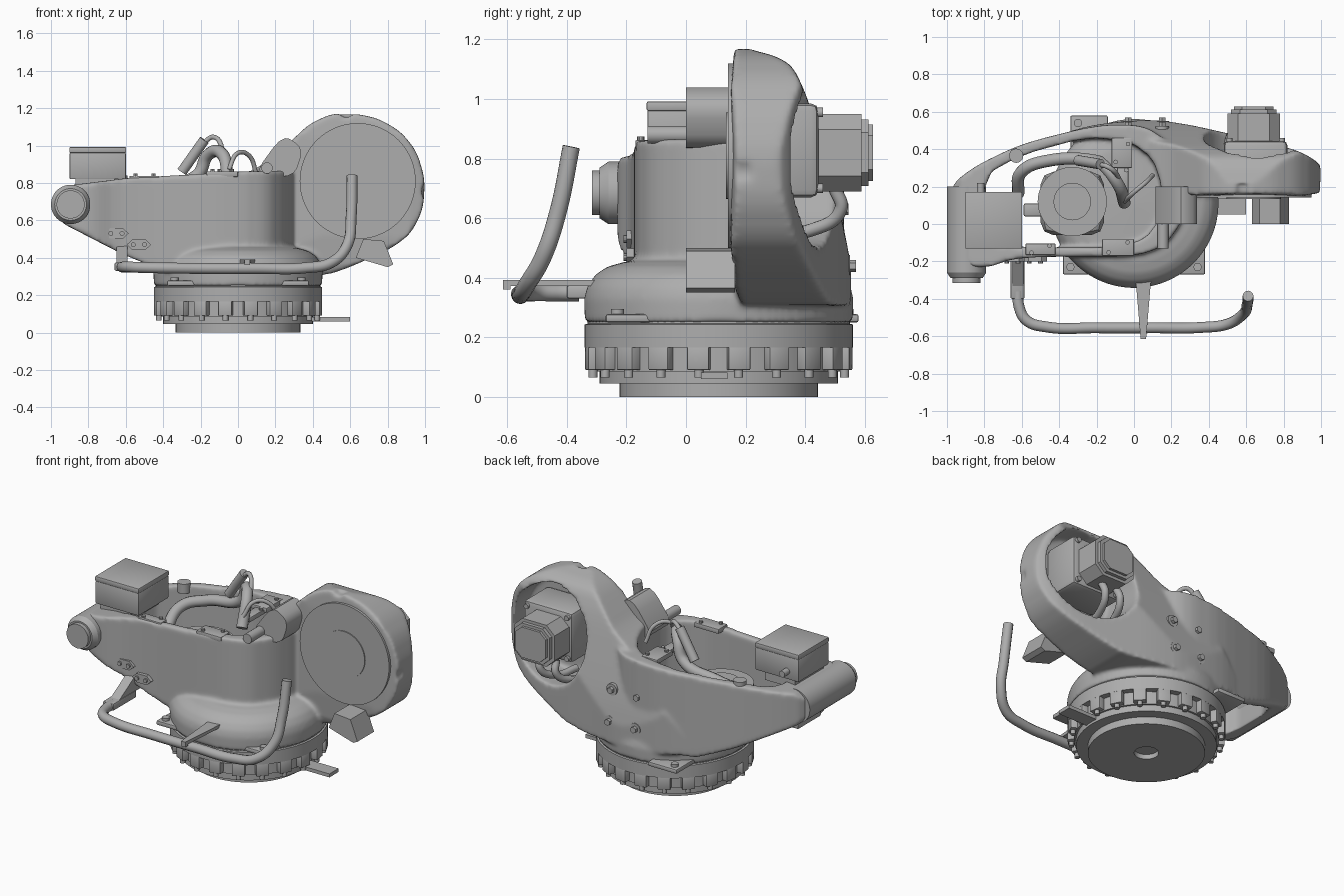
import bpy, bmesh, math
from mathutils import Vector, Matrix

if "Cube" in bpy.data.objects:
    bpy.data.objects.remove(bpy.data.objects["Cube"], do_unlink=True)

grey = bpy.data.materials.new("cast grey")
grey.use_nodes = True
grey.diffuse_color = (0.42, 0.42, 0.42, 1)
for node in grey.node_tree.nodes:
    if node.type == 'BSDF_PRINCIPLED':
        node.inputs["Base Color"].default_value = grey.diffuse_color

CY = 0.11  # turntable centre in y


def activate(ob):
    bpy.ops.object.select_all(action='DESELECT')
    ob.select_set(True)
    bpy.context.view_layer.objects.active = ob


def finish(name, bm, angle=35):
    bmesh.ops.recalc_face_normals(bm, faces=bm.faces)
    me = bpy.data.meshes.new(name)
    bm.to_mesh(me)
    bm.free()
    me.materials.append(grey)
    ob = bpy.data.objects.new(name, me)
    bpy.context.collection.objects.link(ob)
    activate(ob)
    bpy.ops.object.shade_smooth_by_angle(angle=math.radians(angle))
    return ob


def apply(ob, kind, **settings):
    mod = ob.modifiers.new(kind.lower(), kind)
    for key, value in settings.items():
        setattr(mod, key, value)
    activate(ob)
    bpy.ops.object.modifier_apply(modifier=mod.name)


def boolean(ob, tool, operation):
    apply(ob, 'BOOLEAN', operation=operation, object=tool, solver='EXACT')
    bpy.data.objects.remove(tool, do_unlink=True)


def soften(pts, rounds):
    for _ in range(rounds):
        out = []
        for i, p in enumerate(pts):
            a, b = Vector(p), Vector(pts[(i + 1) % len(pts)])
            out += [a.lerp(b, 0.2), a.lerp(b, 0.8)]
        pts = out
    return pts


def prism(name, axis, pts, lo, hi, rounds=0):
    place = {'x': lambda a, b, t: (t, a, b), 'y': lambda a, b, t: (a, t, b),
             'z': lambda a, b, t: (a, b, t)}[axis]
    bm = bmesh.new()
    pts = soften(pts, rounds)
    low = [bm.verts.new(place(p[0], p[1], lo)) for p in pts]
    high = [bm.verts.new(place(p[0], p[1], hi)) for p in pts]
    bm.faces.new(low)
    bm.faces.new(high)
    for i in range(len(pts)):
        j = (i + 1) % len(pts)
        bm.faces.new((low[i], low[j], high[j], high[i]))
    return finish(name, bm)


def rod(name, start, end, r, r2=None, sides=32):
    start, end = Vector(start), Vector(end)
    d = end - start
    mat = Matrix.Translation((start + end) / 2) @ d.to_track_quat('Z', 'Y').to_matrix().to_4x4()
    bm = bmesh.new()
    bmesh.ops.create_cone(bm, cap_ends=True, segments=sides, radius1=r,
                          radius2=r if r2 is None else r2, depth=d.length, matrix=mat)
    return finish(name, bm)


def box(name, lo, hi, bevel=0.0, spin=0.0):
    lo, hi = Vector(lo), Vector(hi)
    bm = bmesh.new()
    bmesh.ops.create_cube(bm, size=1, matrix=Matrix.Translation((lo + hi) / 2)
                          @ Matrix.Rotation(spin, 4, 'Z') @ Matrix.Diagonal((*(hi - lo), 1)))
    if bevel:
        bmesh.ops.bevel(bm, geom=bm.edges[:], offset=bevel, segments=2, affect='EDGES', profile=0.5)
    return finish(name, bm)


def tube(name, pts, r):
    cu = bpy.data.curves.new(name, 'CURVE')
    cu.dimensions = '3D'
    cu.bevel_depth, cu.bevel_resolution, cu.use_fill_caps = r, 4, True
    sp = cu.splines.new('BEZIER')
    sp.bezier_points.add(len(pts) - 1)
    for bp, p in zip(sp.bezier_points, pts):
        bp.co = p
        bp.handle_left_type = bp.handle_right_type = 'AUTO'
    cu.materials.append(grey)
    ob = bpy.data.objects.new(name, cu)
    bpy.context.collection.objects.link(ob)
    activate(ob)
    bpy.ops.object.convert(target='MESH')
    bpy.ops.object.shade_smooth_by_angle(angle=math.radians(50))


def lathe(name, profile):
    bm = bmesh.new()
    vs = [bm.verts.new((r, CY, z)) for r, z in profile]
    es = [bm.edges.new(pair) for pair in zip(vs, vs[1:])]
    bmesh.ops.spin(bm, geom=vs + es, cent=(0, CY, 0), axis=(0, 0, 1),
                   angle=math.tau, steps=80, use_duplicate=False)
    bmesh.ops.remove_doubles(bm, verts=bm.verts[:], dist=0.0005)
    return finish(name, bm)


# Turntable base
lathe("turntable_base", [(0, .03), (.07, .03), (.07, 0), (.333, 0), (.333, .045), (.4, .045),
      (.4, .085), (.412, .085), (.412, .165), (.45, .165), (.45, .243), (.44, .246), (.44, .26), (0, .26)])
for i in range(20):
    a = math.tau * (i + 0.5) / 20
    c, s = math.cos(a), math.sin(a)
    box("clamp_tooth", (.42 * c - .029, CY + .42 * s - .037, .09),
        (.42 * c + .029, CY + .42 * s + .037, .17), .004, a)
    rod("clamp_bolt", (.428 * c, CY + .428 * s, .065), (.428 * c, CY + .428 * s, .1), .015, sides=12)
for sx, sy in ((1, -1), (-1, -1), (-1, 1)):
    x, y = sx * .28, CY + sy * .28
    if sy > 0:
        x, y = x + .04, y + .09
    box("corner_tab", (x - .1, y - .1, .25), (x + .1, y + .1, .278), .008)
    rod("tab_bolt", (x + sx * .06, y + sy * .06, .27), (x + sx * .06, y + sy * .06, .295), .022, sides=12)
box("stop_tab", (.38, .05, .06), (.6, .14, .082))

# Casting: left arm and neck
casting = prism("cast_body", 'z', [(-.99, .2), (-.98, -.2), (-.8, -.24), (-.62, -.175), (0, -.175),
    (.16, -.12), (.25, 0), (.3, .14), (.3, .3), (.2, .43), (.05, .53), (-.2, .53), (-.6, .43),
    (-.85, .31)], .2, 1.3, 2)
boolean(casting, prism("arm_side", 'y', [(-.92, .785), (-.6, .825), (0, .86), (.4, .87), (.44, .33),
    (-.4, .33), (-.62, .42), (-.93, .58), (-.995, .65), (-.995, .73)], -1, 1), 'INTERSECT')

# Casting: slanted strap and round housing
strap = prism("strap", 'y', [(.03, .84), (.2, .94), (.28, 1.02), (.38, 1.115), (.5, 1.17), (.62, 1.172),
    (.75, 1.145), (.87, 1.075), (.955, .97), (1.0, .82), (.99, .66), (.925, .53), (.82, .45), (.6, .35),
    (.45, .3), (-.4, .32), (-.35, .45)], -1, 1, 2)
boolean(strap, prism("strap_profile", 'x', [(.149, 1.2), (.22, 1.165), (.3, 1.145), (.36, 1.11), (.41, 1),
    (.48, .76), (.53, .57), (.565, .38), (.565, .2), (.149, .2)], -1.2, 1.2, 2), 'INTERSECT')
boolean(strap, prism("strap_plan", 'z', [(.2, .148), (1.06, .148), (1.02, .29), (.965, .345), (.86, .4),
    (.5, .485), (.3, .53), (.1, .56), (-.2, .535), (-.4, .48), (-.3, .3)], 0, 1.5, 2), 'INTERSECT')
boolean(casting, strap, 'UNION')

# Open well, rear window and rim notches
boolean(casting, prism("well", 'z', [(-.8, -.1), (-.6, -.125), (-.1, -.125), (.06, -.08), (.14, .03), (.15, .2),
    (.1, .35), (-.02, .44), (-.25, .465), (-.6, .37), (-.8, .26)], .1, 1.35, 1), 'DIFFERENCE')
ring = [(.66 + .285 * math.cos(math.tau * i / 48), .8 + .295 * math.sin(math.tau * i / 48)) for i in range(48)]
boolean(casting, prism("window", 'y', ring, .21, .9), 'DIFFERENCE')
for x, z in ((.58, 1.195), (1.025, .755)):
    boolean(casting, rod("notch", (x, 0, z), (x, .22, z), .045), 'DIFFERENCE')

# Shoulder dome, merged with the neck and blended
boolean(casting, lathe("shoulder", [(0, .25), (.45, .25), (.452, .33), (.442, .37), (.415, .41),
        (.375, .437), (.31, .455), (0, .465)]), 'UNION')
apply(casting, 'REMESH', mode='VOXEL', voxel_size=.011)
apply(casting, 'SMOOTH', factor=.5, iterations=9)
activate(casting)
bpy.ops.object.shade_smooth_by_angle(angle=math.radians(60))

# Round cover on the housing front
rod("cover_plate", (.64, .19, .81), (.64, .141, .81), .31, sides=64)
rod("cover_hub", (.64, .16, .81), (.64, .135, .81), .145, sides=48)

# Left pivot barrel
rod("pivot_barrel", (-.895, .2, .685), (-.895, -.26, .685), .105, sides=48)
rod("pivot_shoulder", (-.895, -.26, .685), (-.895, -.29, .685), .105, .085, 48)
rod("pivot_cap", (-.895, -.29, .685), (-.895, -.315, .685), .075, sides=48)

# Control box on the arm
box("control_box", (-.9, -.13, .82), (-.6, .17, .962), .006)
box("control_box_lid", (-.902, -.132, .96), (-.598, .172, .992), .006)
box("control_box_mount", (-.87, -.12, .77), (-.66, .16, .83))
rod("cable_gland", (-.82, .16, .87), (-.82, .22, .87), .02, sides=16)

# Drive in the well
rod("well_motor", (-.33, .12, .36), (-.33, .12, .65), .185, sides=48)
rod("well_motor_cap", (-.33, .12, .65), (-.33, .12, .665), .1, sides=40)
box("well_motor_flange", (-.5, -.06, .45), (-.16, .28, .6), .07)
box("motor_connector", (-.59, .04, .5), (-.48, .11, .62), .01)

# Drive in the rear window
box("rear_motor_flange", (.48, .2, .67), (.82, .445, .985), .025)
for lo, hi, d in ((.4, .59, 0), (.58, .612, .018), (.6, .628, .035)):
    prism("rear_motor", 'y', [(.5 + d, .69 + d), (.78 - d, .69 + d), (.78 - d, .95 - d), (.5 + d, .95 - d)],
          lo, hi, 1)
for x in (.51, .79):
    for z in (.7, .955):
        rod("motor_bolt", (x, .42, z), (x, .46, z), .016, sides=12)
for x in (.55, .66):
    tube("motor_cable", [(x, .5, .7), (x - .01, .52, .63), (x - .05, .42, .56), (x - .08, .26, .55)], .022)

# Back bosses
for x in (-.03, .15):
    for z, y in ((.44, .53), (.63, .505)):
        rod("back_boss", (x, y - .05, z), (x, y + .02, z), .036, sides=24)
        rod("back_bolt", (x, y, z), (x, y + .04, z), .02, sides=6)

# Rim plates, lugs and housing brackets
for x0, x1, y0, y1, z in ((-.17, 0, -.17, -.08, .862), (-.12, -.01, .3, .46, .862), (-.09, -.03, .16, .32, .85),
                          (-.58, -.42, -.165, -.105, .838)):
    box("rim_plate", (x0, y0, z - .03), (x1, y1, z), .005)
    for t in (.2, .8):
        x, y = x0 + t * (x1 - x0), y0 + t * (y1 - y0)
        rod("rim_bolt", (x, y, z - .01), (x, y, z + .012), .012, sides=10)
rod("rim_lug", (-.63, .365, .78), (-.63, .365, .84), .038, sides=24)
rod("front_plug", (.155, .02, .88), (.155, -.13, .88), .03, sides=24)
prism("upper_bracket", 'y', [(.08, .84), (.3, .83), (.35, .985), (.24, 1.06)], 0, .2, 2)
prism("lower_bracket", 'y', [(.63, .4), (.8, .35), (.83, .365), (.78, .49), (.67, .5)], 0, .165)

# Hexagonal side plates
for x, z in ((-.65, .53), (-.53, .47)):
    prism("side_plate", 'y', [(x - .065, z), (x - .035, z + .028), (x + .035, z + .028), (x + .065, z),
          (x + .035, z - .028), (x - .035, z - .028)], -.2, -.15)
    for d in (-.03, .03):
        rod("side_bolt", (x + d, -.19, z), (x + d, -.21, z), .013, sides=10)

# Front guard rail and its supports
tube("guard_rail", [(-.62, -.36, .35), (-.615, -.44, .35), (-.575, -.515, .35), (-.47, -.55, .347),
     (-.2, -.555, .343), (.1, -.555, .343), (.36, -.553, .346), (.5, -.535, .375), (.585, -.48, .47),
     (.605, -.43, .62), (.61, -.385, .84)], .029)
box("rail_socket", (-.66, -.4, .33), (-.585, -.17, .375), .008)
prism("socket_web", 'x', [(-.34, .37), (-.12, .37), (-.12, .5), (-.17, .47)], -.65, -.59)
prism("rail_arm", 'z', [(.005, -.25), (.095, -.25), (.065, -.61), (.035, -.61)], .372, .392)
box("rail_clip", (.035, -.615, .36), (.065, -.59, .392))

# Hoses above the well
tube("main_hose", [(-.62, .16, .6), (-.6, .28, .72), (-.45, .34, .78), (-.22, .34, .84), (-.16, .31, .95),
     (-.09, .22, .96), (-.05, .11, .8)], .033)
rod("hose_wand", (-.3, .34, .86), (-.18, .32, 1.03), .028, sides=20)
tube("wand_cable", [(-.19, .32, 1.01), (-.13, .3, 1.045), (-.08, .24, .97), (-.06, .12, .84)], .013)
tube("side_cable", [(-.05, .12, .87), (0, .17, .96), (.06, .22, .945), (.1, .26, .84)], .012)
